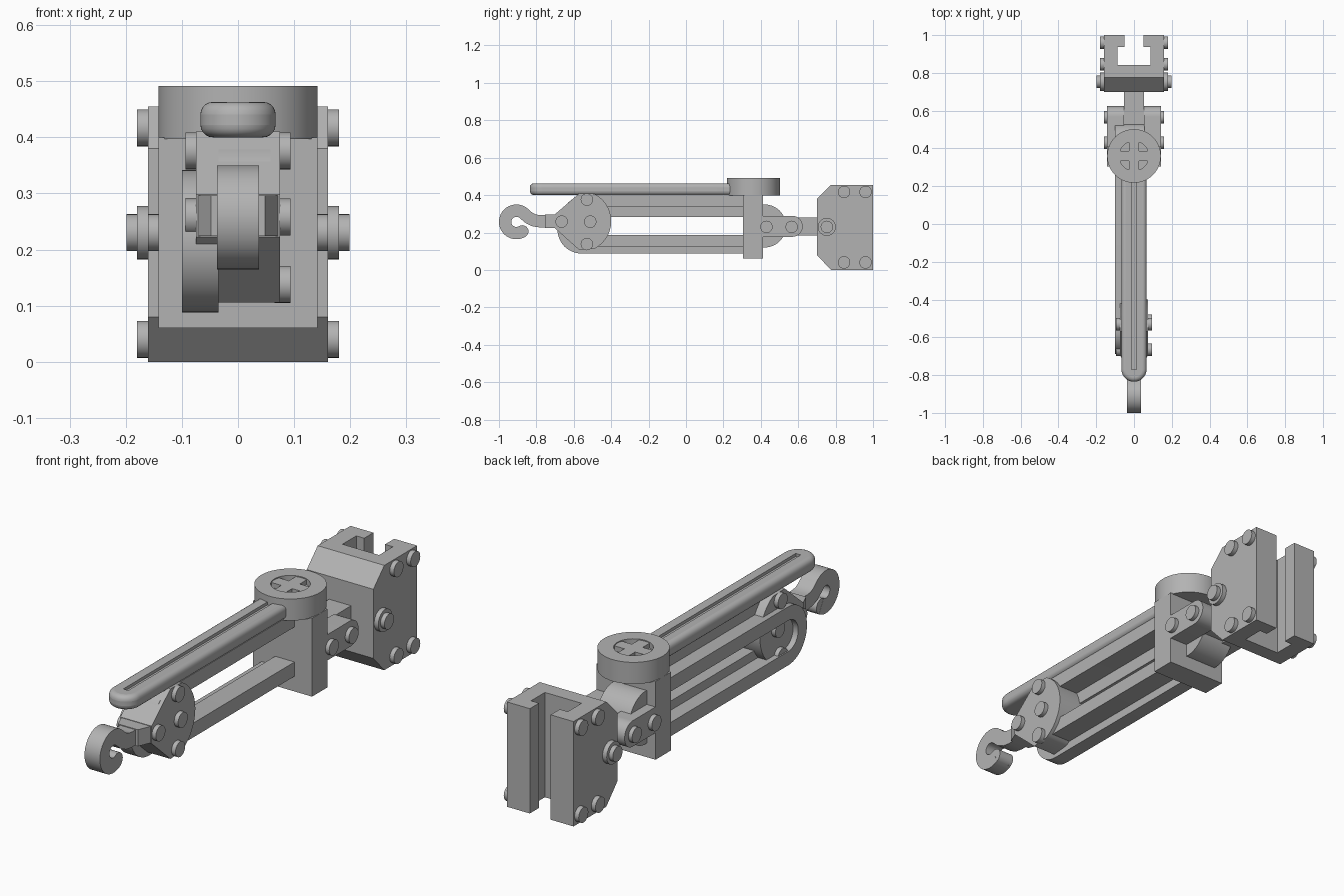
import bpy, bmesh, math
from mathutils import Vector, Matrix

cube = bpy.data.objects.get("Cube")
if cube:
    bpy.data.objects.remove(cube, do_unlink=True)

grey = bpy.data.materials.new("plain_grey")
grey.use_nodes = True
COLOUR = (0.45, 0.45, 0.45, 1)
grey.diffuse_color = COLOUR
grey.node_tree.nodes["Principled BSDF"].inputs["Base Color"].default_value = COLOUR


def prism(name, outline, low, high, axis="X"):
    """Extrude an outline: (y, z) along X, or (x, y) along Z."""
    bm = bmesh.new()
    place = (lambda a, b: (low, a, b)) if axis == "X" else (lambda a, b: (a, b, low))
    face = bm.faces.new([bm.verts.new(place(a, b)) for a, b in outline])
    moved = bmesh.ops.extrude_face_region(bm, geom=[face])["geom"]
    step = Vector((high - low, 0, 0)) if axis == "X" else Vector((0, 0, high - low))
    bmesh.ops.translate(bm, verts=[v for v in moved if isinstance(v, bmesh.types.BMVert)], vec=step)
    bmesh.ops.recalc_face_normals(bm, faces=bm.faces)
    mesh = bpy.data.meshes.new(name)
    bm.to_mesh(mesh)
    bm.free()
    ob = bpy.data.objects.new(name, mesh)
    bpy.context.collection.objects.link(ob)
    mesh.materials.append(grey)
    smooth(ob)
    return ob


def smooth(ob):
    bpy.ops.object.select_all(action="DESELECT")
    ob.select_set(True)
    bpy.context.view_layer.objects.active = ob
    bpy.ops.object.shade_smooth_by_angle(angle=math.radians(30))


def arc(a, b, r, start, end, n=24):
    angles = [math.radians(start + (end - start) * i / n) for i in range(n + 1)]
    return [(a + r * math.cos(t), b + r * math.sin(t)) for t in angles]


def circle(a, b, r, n=40):
    return arc(a, b, r, 0, 360, n)[:-1]


def rect(a0, a1, b0, b1):
    return [(a0, b0), (a1, b0), (a1, b1), (a0, b1)]


def cut(ob, cutter):
    mod = ob.modifiers.new("cut", "BOOLEAN")
    mod.operation, mod.solver, mod.object = "DIFFERENCE", "EXACT", cutter
    bpy.context.view_layer.objects.active = ob
    bpy.ops.object.modifier_apply(modifier=mod.name)
    bpy.data.objects.remove(cutter, do_unlink=True)
    smooth(ob)


def bolts(name, spots, x0, x1, r=0.033):
    """Round heads on both sides of the model."""
    for y, z in spots:
        for side in (-1, 1):
            prism(name, circle(y, z, r, 28), side * x0, side * x1)


def loop(name, y, z, r, band, x0, x1):
    """U-shaped strap, round at the front and open into the swivel block."""
    outer = arc(y, z, r, 90, 270)
    inner = arc(y, z, r - band, 270, 90)
    prism(name, [(0.32, z + r)] + outer + [(0.32, z - r), (0.32, z - r + band)]
          + inner + [(0.32, z + r - band)], x0, x1)


# Rail clamp with chamfered front and T-slot at the back
clamp = prism("rail_clamp", [(0.70, 0.08), (0.775, 0), (1, 0), (1, 0.455), (0.775, 0.455), (0.70, 0.38)],
              -0.16, 0.16)
slot = [(0.05, 1.1), (0.05, 0.937), (0.088, 0.937), (0.088, 0.842)]
cut(clamp, prism("slot_cutter", slot + [(-x, y) for x, y in reversed(slot)], -0.1, 0.6, "Z"))
bolts("clamp_bolt", [(y, z) for y in (0.845, 0.96) for z in (0.04, 0.417)], 0.15, 0.18)
bolts("pivot_washer", [(0.753, 0.23)], 0.15, 0.18, 0.048)
bolts("pivot_pin", [(0.753, 0.23)], 0.17, 0.199)

# Swivel block, hinge ears, hinge barrel and link shaft
prism("swivel_block", rect(0.305, 0.412, 0.06, 0.40), -0.142, 0.142)
for side in (-1, 1):
    prism("hinge_ear", [(0.40, 0.177)] + arc(0.568, 0.233, 0.056, -90, 90) + [(0.40, 0.289)],
          side * 0.053, side * 0.142)
bolts("hinge_bolt", [(0.43, 0.23), (0.565, 0.23)], 0.13, 0.16)
prism("hinge_barrel", circle(0.42, 0.235, 0.115), -0.1, 0.055)
prism("link_shaft", rect(0.45, 0.78, 0.185, 0.28), -0.053, 0.053)

# Round cap with a sunken cross
cap = prism("swivel_cap", circle(0, 0.36, 0.142, 64), 0.397, 0.491, "Z")
cut(cap, prism("cap_cutter", circle(0, 0.36, 0.078, 48), 0.466, 0.6, "Z"))
arm, reach = 0.026, 0.078
cross = []
for k in range(4):
    turn = Matrix.Rotation(math.radians(90 * k), 2)
    for p in ((reach, -arm), (reach, arm), (arm, arm)):
        v = turn @ Vector(p)
        cross.append((v.x, v.y + 0.36))
prism("cap_cross", cross, 0.46, 0.487, "Z")

# Handle bar with rounded edges and a long groove
handle = prism("handle", arc(0, -0.768, 0.067, 180, 360) + [(0.067, 0.3), (-0.067, 0.3)], 0.40, 0.463, "Z")
groove = prism("groove_cutter", rect(-0.012, 0.012, -0.77, 0.5), 0.45, 0.5, "Z")
bevel = handle.modifiers.new("round", "BEVEL")
bevel.width, bevel.segments, bevel.limit_method = 0.022, 5, "ANGLE"
bevel.angle_limit = math.radians(40)
bpy.context.view_layer.objects.active = handle
bpy.ops.object.modifier_apply(modifier=bevel.name)
cut(handle, groove)

# Two offset straps
loop("outer_strap", -0.56, 0.215, 0.127, 0.06, -0.1, -0.035)
loop("inner_strap", -0.53, 0.264, 0.138, 0.062, -0.035, 0.058)

# Hook bracket with curved back edge
prism("hook_bracket", [(-0.57, 0.41), (-0.70, 0.298), (-0.70, 0.222), (-0.57, 0.106)]
      + arc(-0.565, 0.26, 0.165, -63, 63), -0.075, 0.075)
bolts("bracket_bolt", [(-0.53, 0.376), (-0.53, 0.138), (-0.665, 0.258), (-0.512, 0.258)], 0.065, 0.094)

# Tapered neck between bracket and hook
prism("hook_neck", [(-0.048, -0.755), (0.048, -0.755), (0.075, -0.69), (-0.075, -0.69)], 0.224, 0.296, "Z")

# Hook: a ribbon that follows a centre line
path = [Vector(p) for p in arc(-0.907, 0.257, 0.06, -58, -315, 36)]
path += [Vector(p) for p in ((-0.838, 0.277), (-0.81, 0.264), (-0.78, 0.26), (-0.74, 0.26))]
left, right = [], []
for i, p in enumerate(path):
    d = (path[min(i + 1, len(path) - 1)] - path[max(i - 1, 0)]).normalized()
    n = Vector((-d.y, d.x)) * 0.033
    left.append(tuple(p + n))
    right.append(tuple(p - n))
prism("hook", left + right[::-1], -0.037, 0.037)
prism("hook_tip", circle(path[0].x, path[0].y, 0.033, 24), -0.0365, 0.0365)
